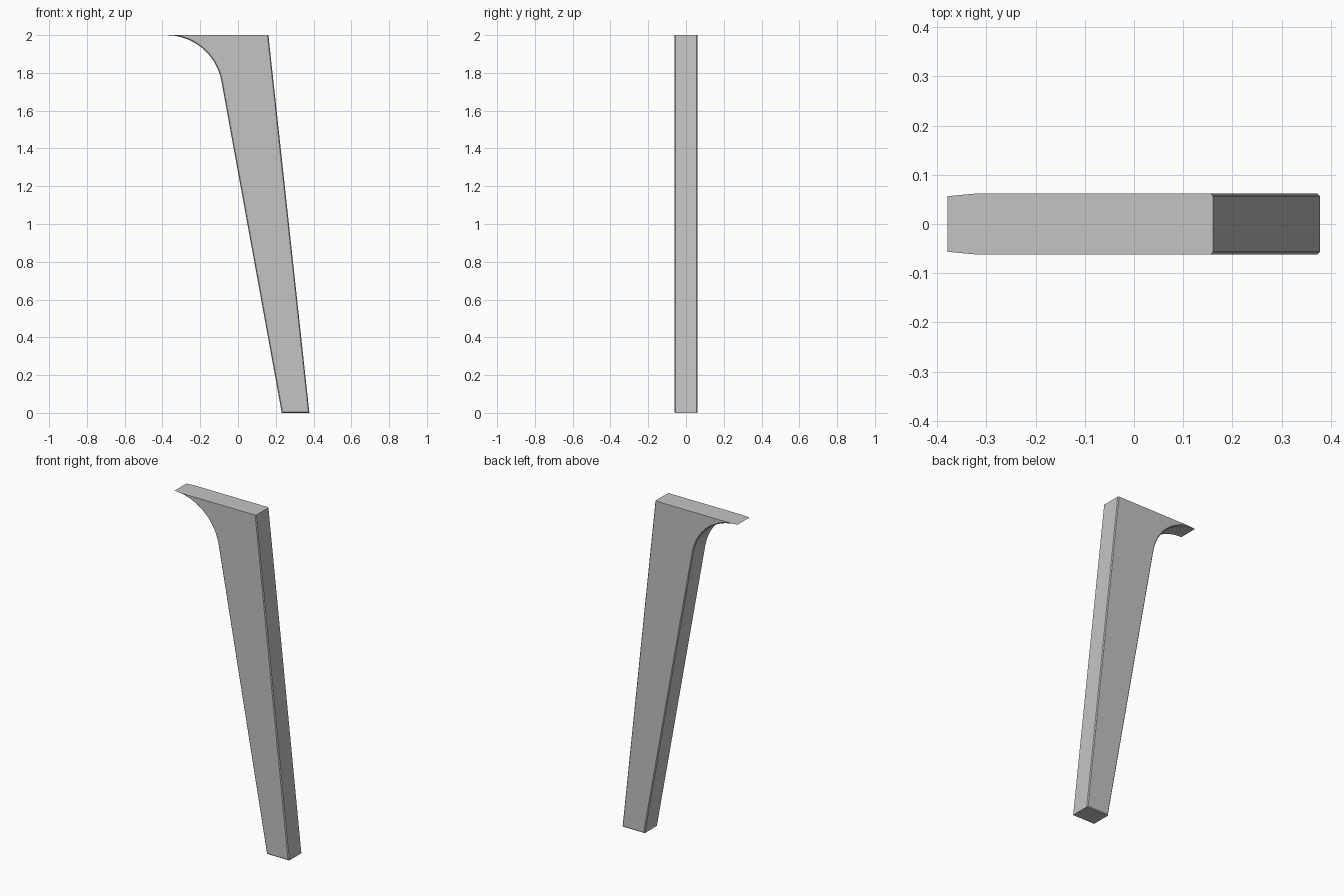
import bpy, bmesh
from math import sin, cos, asin, radians

cube = bpy.data.objects.get("Cube")
if cube:
    bpy.data.objects.remove(cube, do_unlink=True)

HEIGHT = 2.0
HALF_DEPTH = 0.0615
CHAMFER = 0.005
ARC_X, ARC_Z, ARC_R = -0.379, 1.704, 0.296   # flared shoulder arc
TILT = radians(10.3)                          # lean of the inner edge
FOOT_X, OUTER_SLOPE = 0.378, 0.1085           # outer edge
STEPS = 12


def outline(inset):
    """Leg profile, moved inward on every side except the flat top."""
    r = ARC_R + inset
    start = asin(min(1.0, (HEIGHT - ARC_Z) / r))
    points = []
    for i in range(STEPS + 1):
        t = start + (TILT - start) * i / STEPS
        points.append((ARC_X + r * cos(t), ARC_Z + r * sin(t)))
    # Bottom of the inner edge, then the outer edge up to the top
    points.append((ARC_X + (r - (inset - ARC_Z) * sin(TILT)) / cos(TILT), inset))
    for z in (inset, HEIGHT):
        points.append((FOOT_X - OUTER_SLOPE * z - inset, z))
    return points


# Painted grey surface
grey = bpy.data.materials.new("plain grey")
grey.use_nodes = True
colour = (0.55, 0.55, 0.55, 1.0)
grey.diffuse_color = colour
grey.node_tree.nodes["Principled BSDF"].inputs["Base Color"].default_value = colour

# Tapered leg: four rings from front to back, chamfered at both faces
bm = bmesh.new()
edge = HALF_DEPTH - CHAMFER
rings = []
for y, inset in ((-HALF_DEPTH, CHAMFER), (-edge, 0), (edge, 0), (HALF_DEPTH, CHAMFER)):
    rings.append([bm.verts.new((x, y, z)) for x, z in outline(inset)])
for a, b in zip(rings, rings[1:]):
    for i in range(len(a)):
        j = (i + 1) % len(a)
        bm.faces.new((a[i], a[j], b[j], b[i]))
bm.faces.new(rings[0])
bm.faces.new(rings[-1])
bmesh.ops.recalc_face_normals(bm, faces=bm.faces[:])

mesh = bpy.data.meshes.new("tapered_leg")
bm.to_mesh(mesh)
bm.free()
mesh.materials.append(grey)
leg = bpy.data.objects.new("tapered_leg", mesh)
bpy.context.collection.objects.link(leg)

# Smooth the shoulder curve, keep the chamfers crisp
bpy.ops.object.select_all(action="DESELECT")
leg.select_set(True)
bpy.context.view_layer.objects.active = leg
bpy.ops.object.shade_smooth_by_angle(angle=radians(20))
